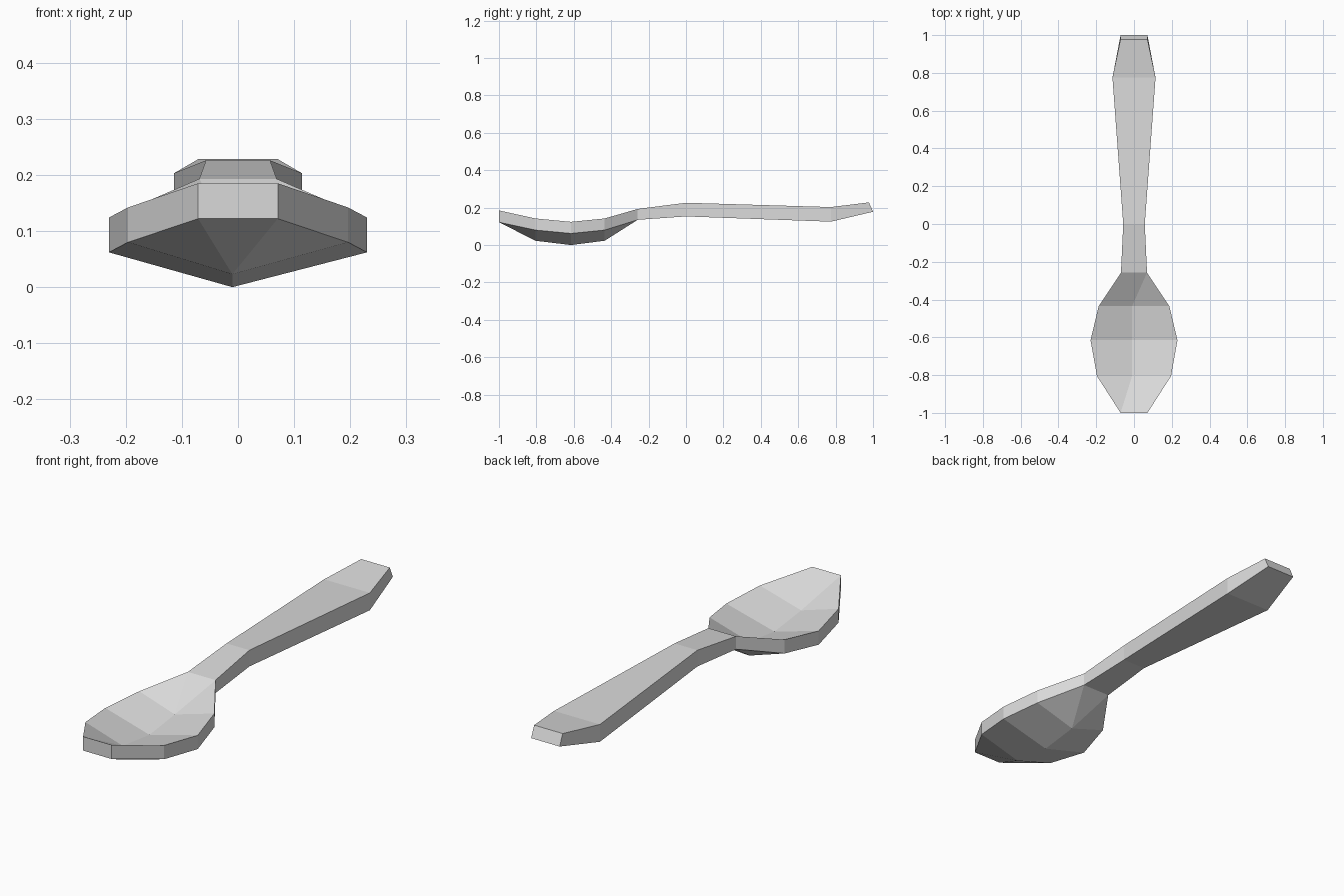
import bpy, bmesh

cube = bpy.data.objects.get("Cube")
if cube:
    bpy.data.objects.remove(cube, do_unlink=True)

# Cross-sections from bowl tip to handle end:
# y, half width, top z, bottom z, depth of the bowl centre below the rim
SECTIONS = [
    (-1.0, .071, .185, .122, 0),
    (-.805, .196, .142, .08, .057),
    (-.615, .23, .124, .062, .062),
    (-.435, .187, .142, .08, .057),
    (-.258, .069, .193, .135, 0),
    (0, .057, .226, .153, 0),
    (.775, .114, .203, .125, 0),
    (1.0, .071, .228, .178, 0),
]
END_SLANT = .022


def make_material(name, value):
    mat = bpy.data.materials.new(name)
    mat.use_nodes = True
    colour = (value, value, value, 1)
    mat.diffuse_color = colour
    mat.node_tree.nodes["Principled BSDF"].inputs["Base Color"].default_value = colour
    return mat


def make_row(bm, y, half, z, depth):
    """One line of vertices across the spoon, with a centre point in the bowl."""
    points = [(-half, y, z), (half, y, z)]
    if depth:
        points.insert(1, (-.01, y, z - depth))
    return [bm.verts.new(p) for p in points]


def bridge(bm, a, b):
    """Join two rows; a bowl row fans down to a plain row."""
    if len(a) == len(b):
        for i in range(len(a) - 1):
            bm.faces.new((a[i], a[i + 1], b[i + 1], b[i]))
    else:
        wide, plain = (a, b) if len(a) > len(b) else (b, a)
        left, centre, right = wide
        bm.faces.new((left, centre, plain[0]))
        bm.faces.new((plain[0], centre, plain[1]))
        bm.faces.new((centre, right, plain[1]))


bm = bmesh.new()
tops, bottoms = [], []
for section in SECTIONS:
    y, half, top, bottom, depth = section
    slant = END_SLANT if section is SECTIONS[-1] else 0
    tops.append(make_row(bm, y - slant, half, top, depth))
    bottoms.append(make_row(bm, y, half, bottom, depth))

# Upper and lower skins, and the side walls between them
for i in range(len(SECTIONS) - 1):
    for rows in (tops, bottoms):
        bridge(bm, rows[i], rows[i + 1])
    for side in (0, -1):
        bm.faces.new((tops[i][side], tops[i + 1][side],
                      bottoms[i + 1][side], bottoms[i][side]))

# Bowl tip and handle end
for end in (0, -1):
    bm.faces.new((tops[end][0], tops[end][1], bottoms[end][1], bottoms[end][0]))

bmesh.ops.recalc_face_normals(bm, faces=bm.faces)
mesh = bpy.data.meshes.new("spoon")
bm.to_mesh(mesh)
bm.free()
mesh.materials.append(make_material("light grey metal", .7))
spoon = bpy.data.objects.new("spoon", mesh)
bpy.context.collection.objects.link(spoon)
